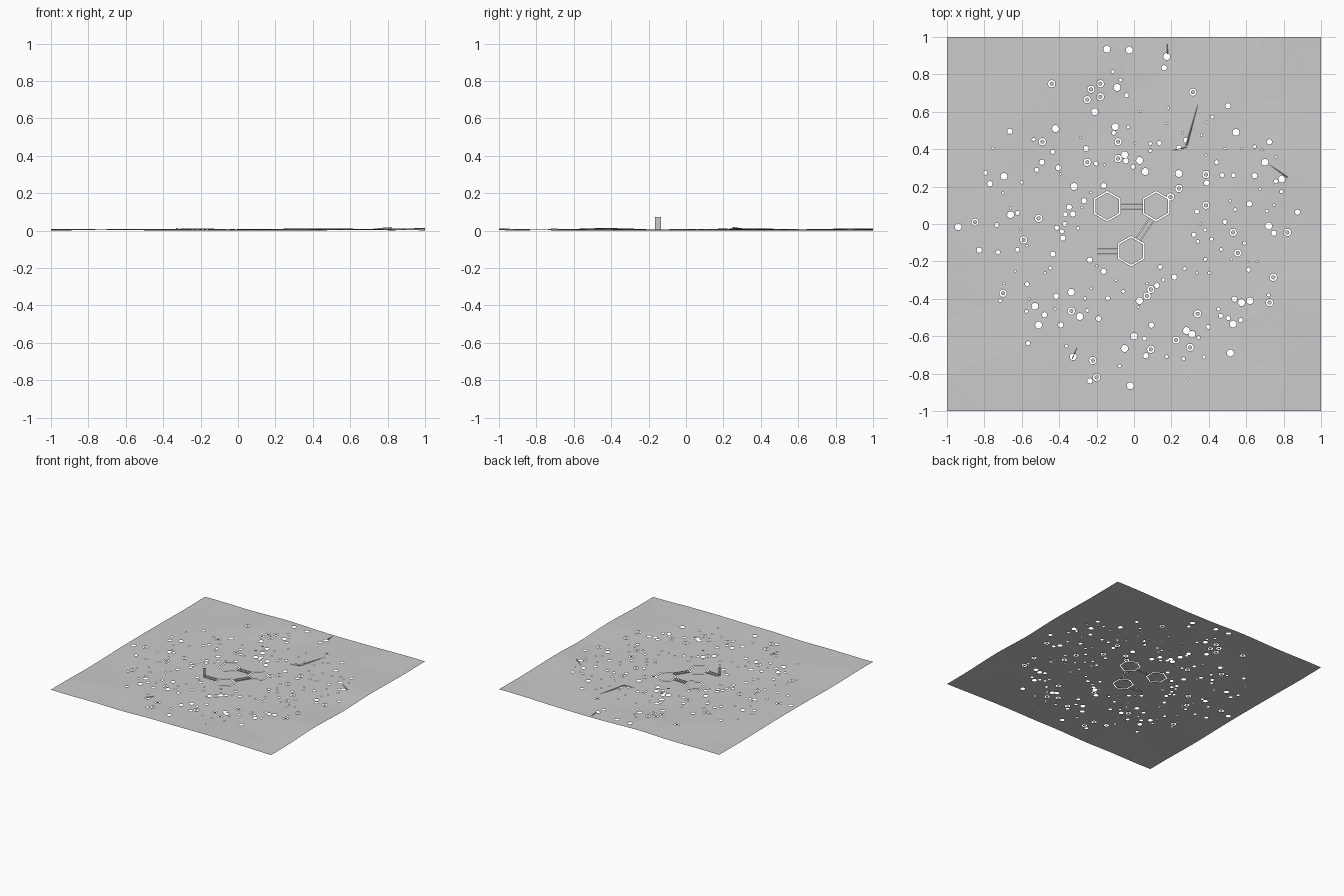
import bpy, math, random
from mathutils import Vector, noise
from mathutils.geometry import delaunay_2d_cdt

if "Cube" in bpy.data.objects:
    bpy.data.objects.remove(bpy.data.objects["Cube"])

random.seed(7)
R = random.uniform


def height(x, y):
    # gentle swell, flat in the middle
    t = min(1, max(0, (math.hypot(x, y) - 0.2) / 0.7))
    h = 0.006 + 0.011 * noise.noise(Vector((x * 2.2 + 5, y * 2.2 + 3, 0.4)))
    return min(0.014, max(0, h)) * t


def ngon(x, y, r, n, a=0.0):
    return [(x + r * math.cos(a + math.tau * i / n), y + r * math.sin(a + math.tau * i / n))
            for i in range(n)]


def make(name, verts, faces):
    me = bpy.data.meshes.new(name)
    me.from_pydata(verts, [], faces)
    me.update()
    ob = bpy.data.objects.new(name, me)
    bpy.context.collection.objects.link(ob)
    return ob


def strip(a, b, w, off=0.0):
    # counter-clockwise rectangle along a-b, shifted sideways by off
    a, b = Vector(a), Vector(b)
    d = (b - a).normalized()
    s = Vector((-d.y, d.x))
    return [tuple(p) for p in (a + s * (off - w / 2), b + s * (off - w / 2),
                               b + s * (off + w / 2), a + s * (off + w / 2))]


# ringed openings: a hole with a small pad in it
rings = [(-.44, .75), (-.18, .75), (-.23, .72), (-.25, .665), (-.18, .68), (-.49, .44), (-.25, .33),
         (.315, .705), (.385, .265), (.24, .19), (.195, .145), (.385, .10), (-.85, .01), (-.51, .03),
         (-.59, -.085), (-.70, -.37), (-.335, -.465), (-.22, -.73), (-.20, -.82), (.09, -.67),
         (.225, -.62), (.30, -.66), (.34, -.48), (.07, -.385), (.725, -.42), (.745, -.285),
         (.53, -.045), (.555, -.155), (.82, -.045), (-.085, .44), (-.085, .35), (.09, -.35)]
# larger plain openings
large = [(-.145, .935), (-.025, .93), (.175, .895), (-.09, .73), (-.21, .60), (-.42, .51), (-.10, .52),
         (-.05, .37), (.03, .34), (.06, .28), (-.32, .20), (.70, .33), (.79, .24), (-.94, -.015),
         (-.66, .05), (0, -.60), (.09, -.67), (-.02, -.865), (-.53, -.44), (-.325, -.71), (.575, -.42),
         (.31, -.59), (.28, -.57), (-.335, -.365), (.03, -.41), (.62, -.41), (.53, -.535), (.515, -.69),
         (-.29, -.495), (-.05, -.665), (.72, -.01), (-.51, -.54), (-.695, .255), (.545, .49), (.24, .27)]
hexes = [(-.143, .095), (.118, .095), (-.015, -.145)]
halls = [((-.07, .095), (.046, .095)), ((.098, .03), (.025, -.08)), ((-.195, -.148), (-.086, -.148))]

holes, pads = [], []
for x, y in rings:
    holes.append(ngon(x, y, .020, 12))
    if (x, y) not in rings[-3:]:
        pads.append(ngon(x, y, .011, 12))
for x, y in large:
    holes.append(ngon(x, y, .019, 10))
taken = [Vector(p) for p in rings + large]
count = 0
while count < 145:
    a, d = R(0, math.tau), R(.26, .88)
    p = Vector((d * math.cos(a), d * math.sin(a)))
    if all((p - q).length > .033 for q in taken):
        taken.append(p)
        holes.append(ngon(p.x, p.y, random.choice((.006, .009, .012, .015)), 8))
        count += 1
for x, y in hexes:
    holes.append(ngon(x, y, .082, 6, math.pi / 6))
    pads.append(ngon(x, y, .073, 6, math.pi / 6))
for a, b in halls:
    for s in (-1, 1):
        holes.append(strip(a, b, .003, s * .013))

# ground sheet: triangulate outline with all openings
pts, faces, kind = [], [], []


def add(loop, k):
    faces.append(list(range(len(pts), len(pts) + len(loop))))
    pts.extend(Vector(p) for p in loop)
    kind.append(k)


side = [i / 10 - 1 for i in range(20)]
add([(t, -1) for t in side] + [(1, t) for t in side] +
    [(-t, 1) for t in side] + [(-1, -t) for t in side], "ground")
for h in holes:
    add(h, "hole")
for p in pads:
    add(p, "pad")
pts += [Vector((R(-.95, .95), R(-.95, .95))) for _ in range(40)]
v, _, f, _, _, origin = delaunay_2d_cdt(pts, [], faces, 1, 1e-5, True)
keep = []
for tri, src in zip(f, origin):
    kinds = {kind[i] for i in src}
    if "pad" in kinds or "hole" not in kinds:
        keep.append(tri)
make("ground_sheet", [(p.x, p.y, height(p.x, p.y)) for p in v], keep)

# hovering pads over three of the openings
for x, y in rings[-3:]:
    loop = ngon(x, y, .011, 12)
    make("hovering_pad", [(a, b, .055) for a, b in loop], [list(range(12))])

# low kerbs beside the halls
for a, b in halls:
    for s in (-1, 1):
        q = strip(a, b, 0, s * .0145)
        make("hall_kerb", [(*q[0], 0), (*q[1], 0), (*q[1], .005), (*q[0], .005)], [(0, 1, 2, 3)])

# door panel closing the left hall
make("door_panel", [(-.2, -.165, 0), (-.2, -.135, 0), (-.2, -.135, .072), (-.2, -.165, .072)],
     [(0, 3, 2, 1)])

# narrow creases standing out of the ground
for a, b, w in (((.345, .65), (.28, .42), .012), ((.72, .32), (.82, .25), .006),
                ((-.30, -.65), (-.33, -.72), .006), ((.175, .99), (.18, .91), .006),
                ((.19, .39), (.28, .41), .005)):
    q = strip(a, b, w)
    make("ground_crease", [(*a, height(*a)), (*q[1], height(*q[1])), (*q[2], height(*q[2])),
                           (*b, height(*b) + .008)], [(0, 1, 3), (0, 3, 2), (1, 2, 3)])
